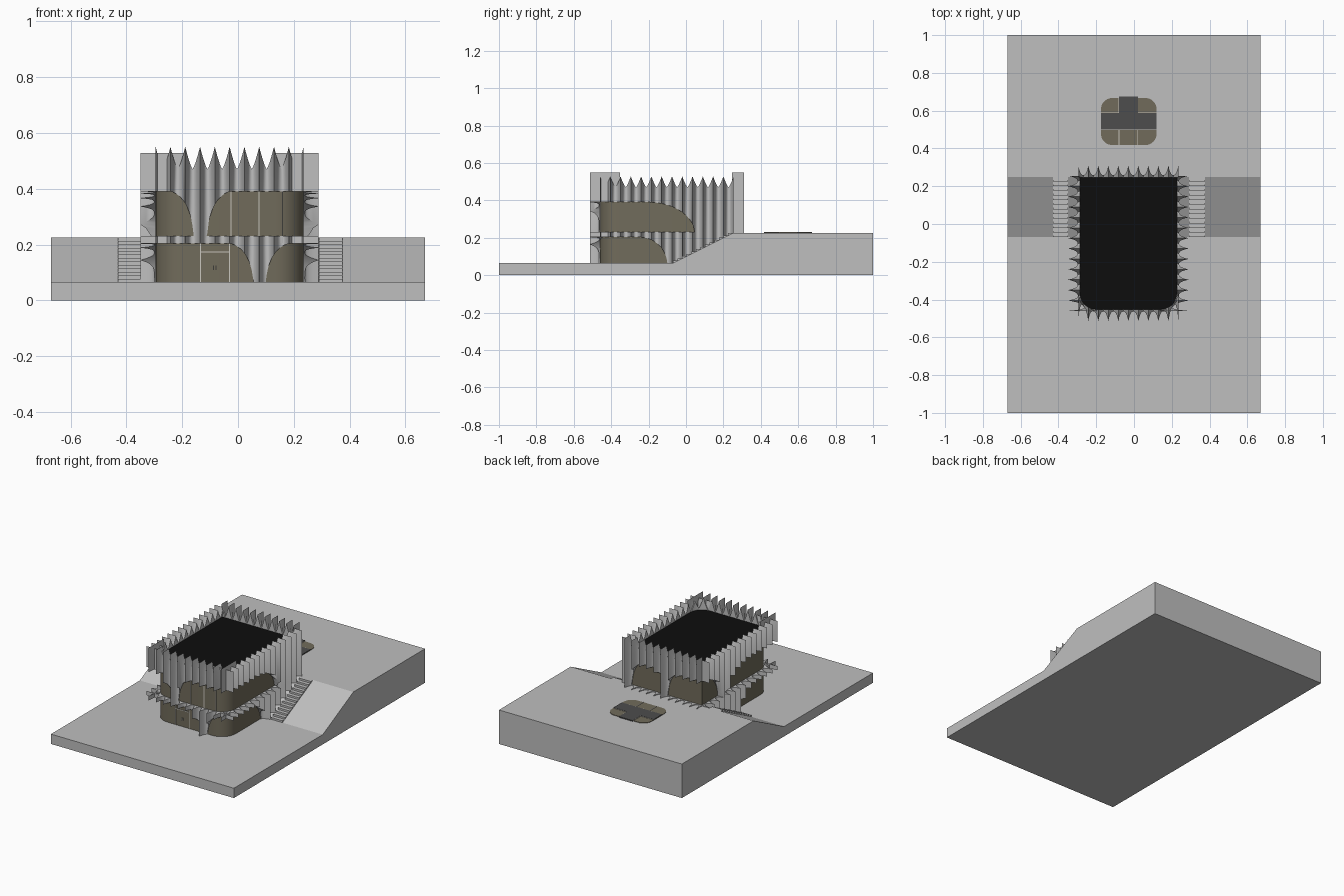
import bpy, bmesh
from math import sqrt, sin, cos, pi, radians

if "Cube" in bpy.data.objects:
    bpy.data.objects.remove(bpy.data.objects["Cube"])


def material(name, r, g, b):
    m = bpy.data.materials.new(name)
    m.use_nodes = True
    m.diffuse_color = (r, g, b, 1)
    m.node_tree.nodes["Principled BSDF"].inputs["Base Color"].default_value = (r, g, b, 1)
    return m


CONCRETE = material("pale concrete", .52, .52, .52)
GLASS = material("olive glass", .165, .148, .105)
ROOF = material("black roof", .004, .004, .004)
DARK = material("dark panel", .075, .075, .075)
FRAME = material("light frame", .6, .58, .53)

# Main levels and the plan of the building
LOW, HIGH, HEAD = .065, .225, .39
X0, X1, Y0, Y1, R = -.295, .235, -.46, .255, .1
TOE, CREST = -.07, .25


def finish(name, bm, mat, smooth=False):
    bmesh.ops.recalc_face_normals(bm, faces=bm.faces)
    me = bpy.data.meshes.new(name)
    bm.to_mesh(me)
    bm.free()
    me.materials.append(mat)
    ob = bpy.data.objects.new(name, me)
    bpy.context.collection.objects.link(ob)
    if smooth:
        bpy.ops.object.select_all(action='DESELECT')
        ob.select_set(True)
        bpy.context.view_layer.objects.active = ob
        bpy.ops.object.shade_smooth_by_angle(angle=radians(35))
    return ob


def prism(name, points, direction, mat, smooth=False):
    bm = bmesh.new()
    face = bm.faces.new([bm.verts.new(p) for p in points])
    new = bmesh.ops.extrude_face_region(bm, geom=[face])["geom"]
    bmesh.ops.translate(bm, vec=direction, verts=[v for v in new if isinstance(v, bmesh.types.BMVert)])
    return finish(name, bm, mat, smooth)


def box(name, xa, xb, ya, yb, za, zb, mat):
    return prism(name, [(xa, ya, za), (xb, ya, za), (xb, yb, za), (xa, yb, za)], (0, 0, zb - za), mat)


def rounded(xa, xb, ya, yb, r_front, r_back, z):
    pts = []
    for i, (cx, cy, r) in enumerate([(xa, ya, r_front), (xb, ya, r_front), (xb, yb, r_back), (xa, yb, r_back)]):
        mx = cx + r if cx == xa else cx - r
        my = cy + r if cy == ya else cy - r
        for k in range(9 if r else 1):
            a = pi + (i + k / 8) * pi / 2
            pts.append((mx + r * cos(a), my + r * sin(a), z))
    return pts


# Sloping site
profile = [(-1, 0), (1, 0), (1, HIGH), (CREST, HIGH), (TOE, LOW), (-1, LOW)]
prism("terrain", [(-.67, y, z) for y, z in profile], (1.34, 0, 0), CONCRETE)

# Stairs on both sides
STEPS = 13
for name, xa, xb in [("left_stairs", .29, .375), ("right_stairs", -.43, -.35)]:
    run, rise = (CREST - TOE) / STEPS, (HIGH - LOW) / STEPS
    pts = [(xa, CREST, LOW - .02), (xa, TOE, LOW - .02)]
    for i in range(STEPS):
        pts += [(xa, TOE + i * run, LOW + (i + 1) * rise), (xa, TOE + (i + 1) * run, LOW + (i + 1) * rise)]
    prism(name, pts, (xb - xa, 0, 0), CONCRETE)

# Glazed core, intermediate floor and roof
prism("glazed_core", rounded(X0, X1, Y0, Y1, R, 0, .05), (0, 0, .4), GLASS, True)
prism("floor_slab", rounded(X0 - .004, X1 + .004, Y0 - .004, Y1 + .004, R, 0, .205), (0, 0, .025), CONCRETE, True)
prism("roof", rounded(X0, X1, Y0, Y1, R, 0, .45), (0, 0, .018), ROOF)


def arch_bottom(t, walls, z0, z1):
    """Lower edge of the wall: elliptical arches either side of each pier."""
    z = z1
    for a, b, wl, wr in walls:
        q = (a - t) / wl if t < a else (t - b) / wr if t > b else 0
        if q < 1:
            z = min(z, z0 + (z1 - z0) * sqrt(max(0, 1 - (1 - q) ** 2)))
    return z


def inset(e):
    return R - sqrt(R * R - (R - e) ** 2) if e < R else 0


def fin_wall(name, side, bays, walls, z0, z1, top, tip):
    """Scalloped wall whose cusps form pointed fins."""
    per = 12
    bm = bmesh.new()
    along_x = side in ("front", "back")
    ta, tb = (X0, X1) if along_x else (Y0, Y1)
    rows = []
    for i in range(bays * per + 1):
        t = ta + (tb - ta) * i / (bays * per)
        u = abs((i % per) / per * 2 - 1)
        e = {"front": min(t - ta, tb - t), "back": R}.get(side, t - ta)
        depth = inset(max(e, 0))
        d = u ** 2.6
        inner, outer = -depth - .008, -depth + .004 + (depth + .05) * d
        zt = top + (tip - top) * sqrt(d)
        zb = arch_bottom(t, walls, z0, z1)

        def place(off, z):
            return {"front": (t, Y0 - off, z), "back": (t, Y1 + off, z),
                    "left": (X1 + off, t, z), "right": (X0 - off, t, z)}[side]
        rows.append([bm.verts.new(place(o, z)) for o, z in
                     ((inner, zb), (outer, zb), (outer, zt), (inner, zt))])
    for a, b in zip(rows, rows[1:]):
        for k in range(4):
            bm.faces.new((a[k], a[k - 1], b[k - 1], b[k]))
    bm.faces.new(rows[0])
    bm.faces.new(rows[-1])
    finish(name, bm, CONCRETE, True)


# Upper storey walls: piers are (start, end, arch before, arch after)
UPPER = {
    "front": [(-.16, -.11, .09, .09)],
    "back": [(-.05, -.03, .08, .08), (.215, 1, .08, .08)],
    "left": [(.045, 1, .25, .1)],
    "right": [(.045, .09, .25, .14)],
}
LOWER = {
    "front": [(.055, .1, .09, .09)],
    "back": [(-1, 1, .1, .1)],
    "left": [(-.1, 1, .15, .1)],
    "right": [(-.1, 1, .15, .1)],
}
for side in UPPER:
    ends = side in ("front", "back")
    bays = 10 if ends else 13
    fin_wall(side + "_upper_fins", side, bays, UPPER[side], HIGH, HEAD, .47, .55 if ends else .528)
    fin_wall(side + "_lower_fins", side, bays, LOWER[side], LOW - .01, .203, .23, .23)

# Window bars and entrance
for i, x in enumerate((-.025, .075, .16)):
    box(f"window_bar_{i}", x - .002, x + .002, Y0 - .003, Y0 + .006, .23, HEAD, FRAME)
for i, x in enumerate((-.135, -.03)):
    box(f"door_post_{i}", x - .002, x + .002, Y0 - .003, Y0 + .003, LOW, .204, FRAME)
box("door_transom", -.135, -.03, Y0 - .003, Y0 + .003, .171, .175, FRAME)
for i, x in enumerate((-.088, -.079)):
    box(f"door_handle_{i}", x - .0015, x + .0015, Y0 - .006, Y0, .108, .124, FRAME)

# Skylight set in the upper ground
SX, SY = (-.175, -.08, .02, .12), (.418, .5, .588, .667)
prism("skylight_glass", rounded(SX[0], SX[3], SY[0], SY[3], .06, .06, HIGH - .003), (0, 0, .006), GLASS)
for i, j in ((0, 1), (1, 1), (2, 1), (1, 2)):
    box(f"skylight_panel_{i}{j}", SX[i], SX[i + 1], SY[j], SY[j + 1] + (.007 if j == 2 else 0),
        HIGH, HIGH + .006, DARK)
for k in (1, 2):
    box(f"skylight_bar_x{k}", SX[k] - .002, SX[k] + .002, SY[0], SY[3], HIGH, HIGH + .005, FRAME)
    box(f"skylight_bar_y{k}", SX[0], SX[3], SY[k] - .002, SY[k] + .002, HIGH, HIGH + .005, FRAME)
